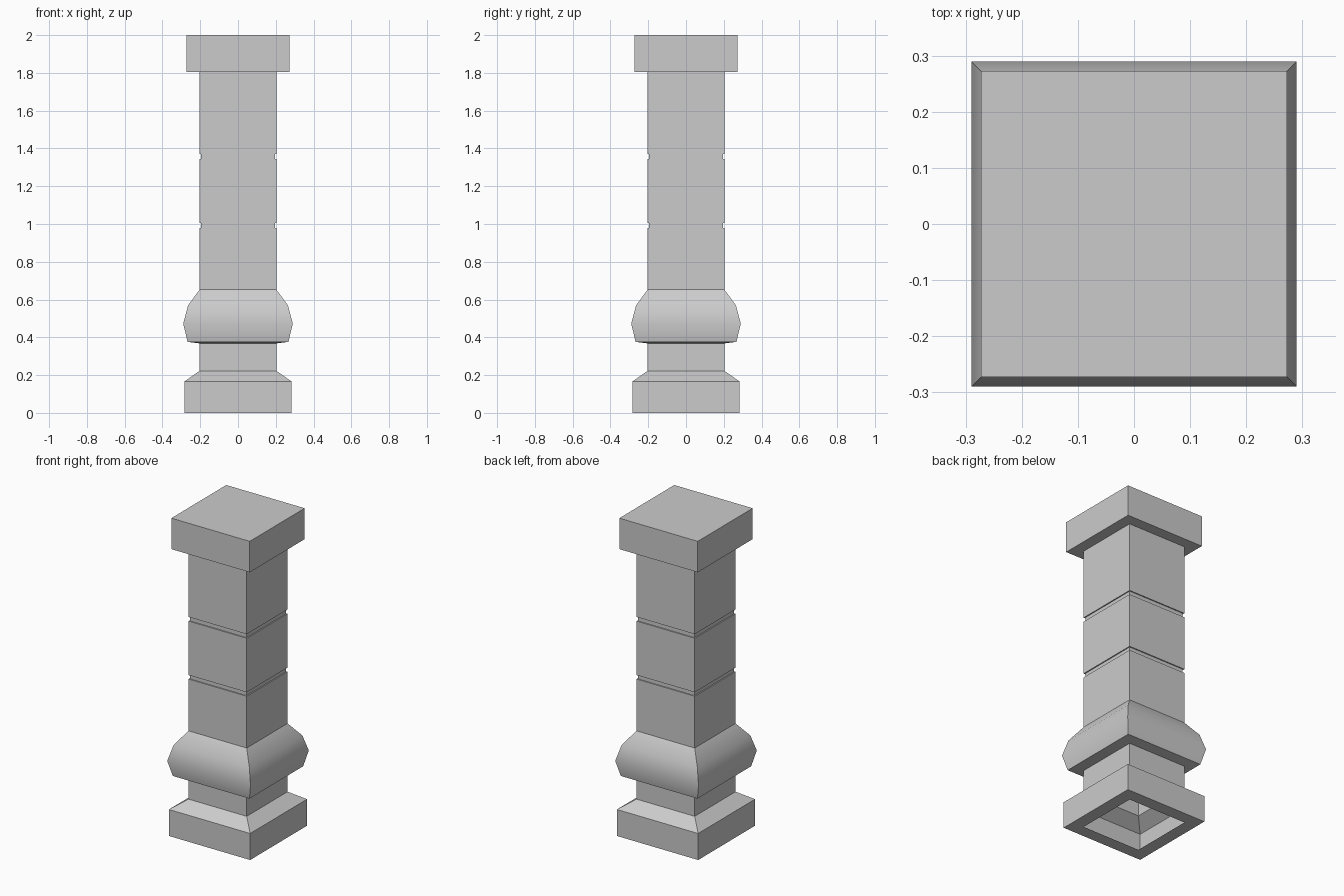
import bpy
import bmesh
import math

if "Cube" in bpy.data.objects:
    bpy.data.objects.remove(bpy.data.objects["Cube"])


def square_loft(name, profile, top=False):
    """Stack square rings from (half width, height) pairs and skin them."""
    bm = bmesh.new()
    rings = [[bm.verts.new((sx * r, sy * r, z))
              for sx, sy in ((-1, -1), (1, -1), (1, 1), (-1, 1))]
             for r, z in profile]
    for low, high in zip(rings, rings[1:]):
        for i in range(4):
            j = (i + 1) % 4
            bm.faces.new((low[i], low[j], high[j], high[i]))
    if top:
        bm.faces.new(rings[-1])
    mesh = bpy.data.meshes.new(name)
    bm.to_mesh(mesh)
    bm.free()
    obj = bpy.data.objects.new(name, mesh)
    bpy.context.collection.objects.link(obj)
    bpy.ops.object.select_all(action='DESELECT')
    obj.select_set(True)
    bpy.context.view_layer.objects.active = obj
    bpy.ops.object.shade_smooth_by_angle(angle=math.radians(30))
    return obj


S = 0.203  # shaft half width
G = 0.196  # groove half width

# Hollow plinth with an open underside and sloped shoulder
square_loft("base", [(S, 0), (0.283, 0), (0.283, 0.167), (S, 0.223)])

# Short neck between plinth and collar
square_loft("neck", [(S, 0.223), (S, 0.368)])

# Bulging collar
square_loft("collar", [(S, 0.368), (0.267, 0.376), (0.29, 0.473),
                       (0.264, 0.57), (S, 0.653)])

# Shaft with two narrow grooves
shaft = [(S, 0.653)]
for z0, z1 in ((0.979, 1.004), (1.344, 1.37)):
    shaft += [(S, z0), (G, z0), (G, z1), (S, z1)]
square_loft("shaft", shaft + [(S, 1.805)])

# Square cap
square_loft("cap", [(S, 1.805), (0.273, 1.805), (0.273, 2.0)], top=True)
